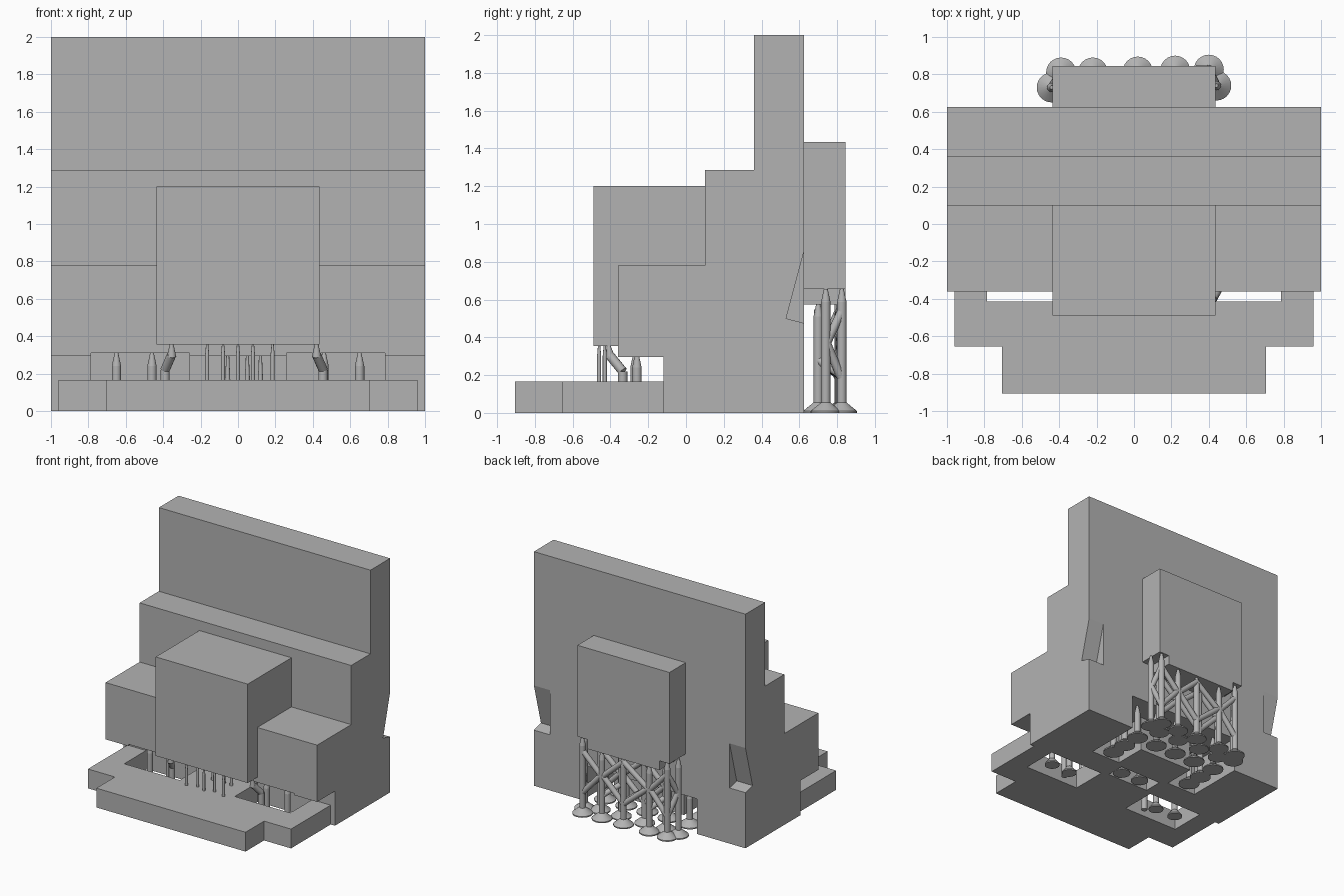
import bpy, bmesh
from mathutils import Vector

if "Cube" in bpy.data.objects:
    bpy.data.objects.remove(bpy.data.objects["Cube"], do_unlink=True)

grey = bpy.data.materials.new("plain grey")
grey.use_nodes = True
grey.diffuse_color = (0.45, 0.45, 0.45, 1)
grey.node_tree.nodes["Principled BSDF"].inputs["Base Color"].default_value = grey.diffuse_color


def finish(name, bm):
    bmesh.ops.recalc_face_normals(bm, faces=bm.faces)
    mesh = bpy.data.meshes.new(name)
    bm.to_mesh(mesh)
    bm.free()
    mesh.materials.append(grey)
    obj = bpy.data.objects.new(name, mesh)
    bpy.context.collection.objects.link(obj)
    return obj


def prism(name, outline, axis, low, high):
    """Extrude a flat outline along an axis; the outline gives the other two axes in order."""
    bm = bmesh.new()
    verts = []
    for p in outline:
        co = list(p)
        co.insert(axis, low)
        verts.append(bm.verts.new(co))
    face = bm.faces.new(verts)
    made = bmesh.ops.extrude_face_region(bm, geom=[face])["geom"]
    shift = Vector((0, 0, 0))
    shift[axis] = high - low
    bmesh.ops.translate(bm, vec=shift, verts=[g for g in made if isinstance(g, bmesh.types.BMVert)])
    return finish(name, bm)


def box(name, x0, x1, y0, y1, z0, z1):
    return prism(name, [(x0, y0), (x1, y0), (x1, y1), (x0, y1)], 2, z0, z1)


def carve(target, cutter):
    mod = target.modifiers.new("cut", "BOOLEAN")
    mod.operation = "DIFFERENCE"
    mod.solver = "EXACT"
    mod.object = cutter
    cutter.hide_render = True
    bpy.context.view_layer.objects.active = target
    bpy.ops.object.modifier_apply(modifier=mod.name)


# Stepped main body
body = prism("stepped_body", [(0.625, 0), (-0.12, 0), (-0.12, 0.295), (-0.36, 0.295),
                              (-0.36, 0.78), (0.1, 0.78), (0.1, 1.285), (0.36, 1.285),
                              (0.36, 2), (0.625, 2)], 0, -1, 1)

# Front base slab
half = [(0.96, -0.12), (0.96, -0.655), (0.705, -0.655), (0.705, -0.905)]
slab = prism("base_slab", half + [(-x, y) for x, y in reversed(half)], 2, 0, 0.165)

# Central front block
box("center_block", -0.435, 0.435, -0.49, 0.1, 0.355, 1.2)

# Back panel with stepped lower corners
half = [(0.435, 1.435), (0.435, 0.655), (0.34, 0.655), (0.34, 0.575)]
prism("back_panel", half + [(-x, z) for x, z in reversed(half)], 1, 0.625, 0.845)

# Openings: slab pockets, side gouges, rear notch around a tongue, centre pocket
cutters = []
for s in (-1, 1):
    xs = sorted((s * 0.26, s * 0.785))
    pocket = box("pocket_cutter", *xs, -0.415, -0.105, -0.1, 0.31)
    carve(slab, pocket)
    xs = sorted((s * 0.85, s * 1.1))
    gouge = prism("gouge_cutter", [(0.626, 0.86), (0.53, 0.5), (0.626, 0.475), (0.7, 0.475),
                                   (0.7, 0.86)], 0, *xs)
    cutters += [pocket, gouge]
half = [(0.54, 0.7), (0.54, 0.12), (0.26, 0.12), (0.26, 0.4)]
cutters.append(prism("notch_cutter", half + [(-x, y) for x, y in reversed(half)], 2, -0.1, 0.3))
cutters.append(box("center_cutter", -0.2, 0.2, -0.08, 0.08, -0.1, 0.3))
for c in cutters:
    carve(body, c)
for c in cutters:
    bpy.data.objects.remove(c, do_unlink=True)


# Support pins
def rod(bm, a, b, r1, r2, sides=12):
    a, b = Vector(a), Vector(b)
    d = b - a
    made = bmesh.ops.create_cone(bm, cap_ends=True, segments=sides, radius1=r1, radius2=r2, depth=d.length)
    rot = Vector((0, 0, 1)).rotation_difference(d).to_matrix()
    for v in made["verts"]:
        v.co = rot @ v.co + (a + b) / 2


def pin(bm, x, y, top, r=0.025, foot=0.085, tip=0.07):
    rod(bm, (x, y, 0), (x, y, 0.01), foot, foot, 24)
    rod(bm, (x, y, 0.01), (x, y, 0.055), foot, r, 24)
    rod(bm, (x, y, 0.05), (x, y, top - tip), r, r)
    rod(bm, (x, y, top - tip), (x, y, top), r, 0.01)


def smooth(obj):
    for p in obj.data.polygons:
        p.use_smooth = len(p.vertices) == 4
    bpy.ops.object.select_all(action="DESELECT")
    obj.select_set(True)
    bpy.context.view_layer.objects.active = obj
    bpy.ops.object.shade_smooth_by_angle(angle=0.6)


# Pins in the slab pockets, with leaning braces to the central block
bm = bmesh.new()
for s in (-1, 1):
    pin(bm, s * 0.65, -0.26, 0.31, foot=0.06)
    pin(bm, s * 0.46, -0.27, 0.31, foot=0.06)
    x = 0.42 if s > 0 else -0.355
    knee = (x + s * 0.035, -0.335, 0.22)
    rod(bm, (knee[0], knee[1], 0), knee, 0.025, 0.025)
    rod(bm, knee, (x, -0.4, 0.3), 0.025, 0.025)
    rod(bm, (x, -0.4, 0.29), (x, -0.41, 0.357), 0.025, 0.01)
for x in (-0.06, 0.13):
    pin(bm, x, 0, 0.3, foot=0.07)
smooth(finish("pocket_supports", bm))

# Thin pins under the central block
bm = bmesh.new()
for i, x in enumerate((-0.165, -0.08, 0, 0.08, 0.185)):
    y = -0.46 + 0.03 * (i % 2)
    rod(bm, (x, y, 0.16), (x, y, 0.3), 0.011, 0.011)
    rod(bm, (x, y, 0.3), (x, y, 0.357), 0.011, 0.006)
for x in (-0.055, 0.05, 0.12):
    rod(bm, (x, -0.26, 0.16), (x, -0.26, 0.297), 0.014, 0.008)
smooth(finish("thin_supports", bm))

# Rear pins under the back panel, joined by zigzag braces
bm = bmesh.new()
outer = [(-0.44, 0.73), (-0.39, 0.81), (-0.22, 0.81), (0.02, 0.815), (0.22, 0.82), (0.4, 0.825), (0.44, 0.74)]
inner = [(-0.3, 0.7), (-0.1, 0.7), (0.12, 0.7), (0.32, 0.7)]
for x, y in outer + inner:
    pin(bm, x, y, 0.657 if abs(x) > 0.34 else 0.58, foot=0.08)
for row in (outer, inner):
    for i, (a, b) in enumerate(zip(row, row[1:])):
        lo, hi = (a, b) if i % 2 else (b, a)
        rod(bm, (*lo, 0.18), (*hi, 0.38), 0.023, 0.023)
        rod(bm, (*hi, 0.36), (*lo, 0.54), 0.023, 0.023)
for a, b in zip(inner, outer[2:]):
    rod(bm, (*a, 0.28), (*b, 0.2), 0.023, 0.023)

# Short pins in the rear notch
for x in (-0.4, 0.4):
    for y in (0.22, 0.36, 0.52):
        pin(bm, x, y, 0.3)
for x in (-0.2, 0, 0.2):
    pin(bm, x, 0.52, 0.3)
smooth(finish("rear_supports", bm))
